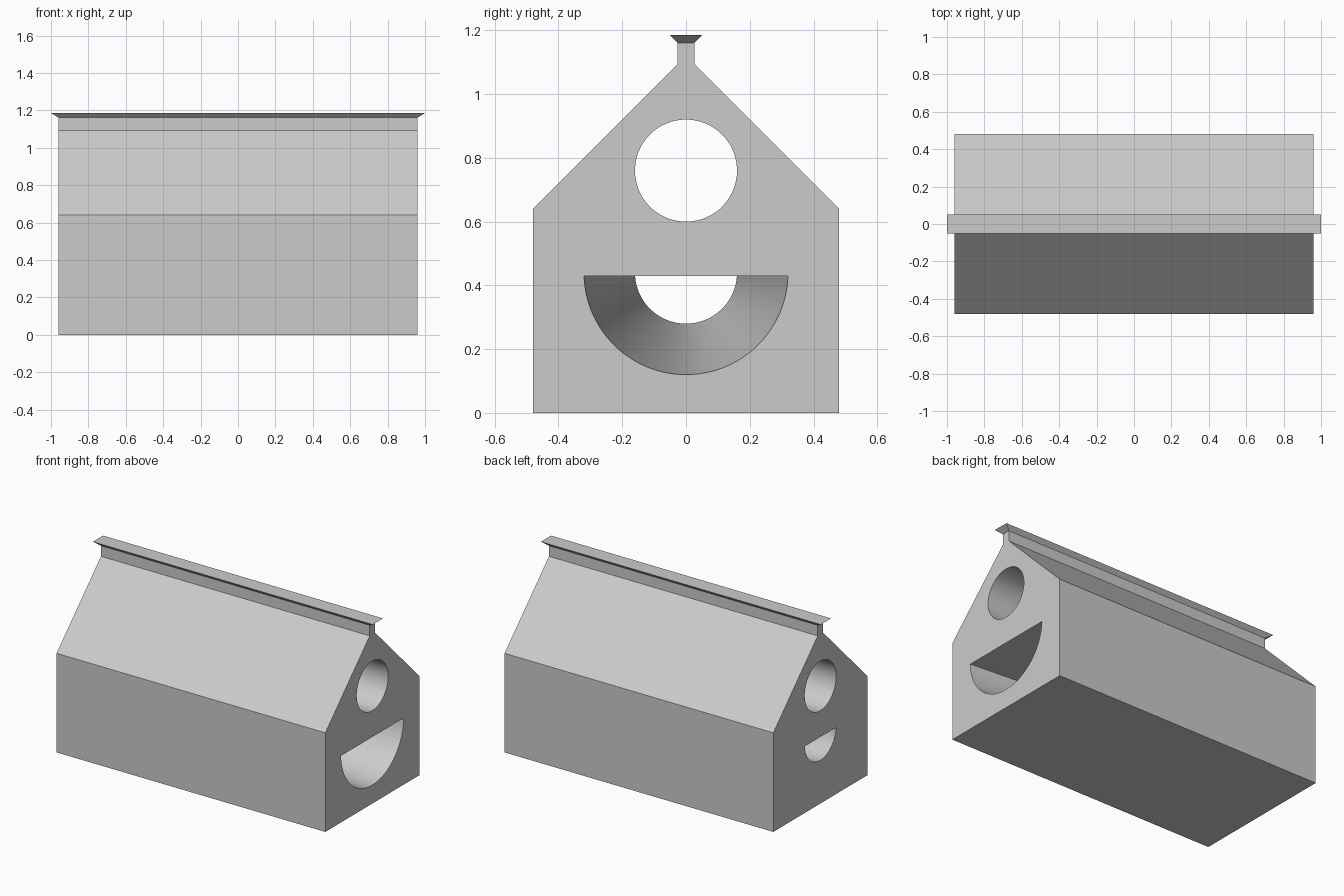
import bpy
import bmesh
import math

default = bpy.data.objects.get("Cube")
if default:
    bpy.data.objects.remove(default, do_unlink=True)

HALF_LENGTH = 0.96
SEGMENTS = 96

grey = bpy.data.materials.new("light grey")
grey.use_nodes = True
grey.diffuse_color = (0.6, 0.6, 0.6, 1)
grey.node_tree.nodes["Principled BSDF"].inputs["Base Color"].default_value = (0.6, 0.6, 0.6, 1)


def loft(name, start, end, x_start, x_end):
    """Join two matching (y, z) outlines into a closed solid along x."""
    bm = bmesh.new()
    a = [bm.verts.new((x_start, y, z)) for y, z in start]
    b = [bm.verts.new((x_end, y, z)) for y, z in end]
    bm.faces.new(a)
    bm.faces.new(b)
    for i in range(len(a)):
        j = (i + 1) % len(a)
        bm.faces.new((a[i], a[j], b[j], b[i]))
    return finish(name, bm)


def finish(name, bm):
    bmesh.ops.recalc_face_normals(bm, faces=bm.faces)
    mesh = bpy.data.meshes.new(name)
    bm.to_mesh(mesh)
    bm.free()
    mesh.materials.append(grey)
    obj = bpy.data.objects.new(name, mesh)
    bpy.context.scene.collection.objects.link(obj)
    return obj


def circle(radius, z):
    return [(radius * math.cos(t), z + radius * math.sin(t))
            for t in (2 * math.pi * i / SEGMENTS for i in range(SEGMENTS))]


def lower_arc(radius, centre_z, top_z):
    """Circle segment below a flat ceiling."""
    dip = math.asin((centre_z - top_z) / radius)
    sweep = math.pi - 2 * dip
    return [(radius * math.cos(t), centre_z - radius * math.sin(t))
            for t in (dip + sweep * i / SEGMENTS for i in range(SEGMENTS + 1))]


# House-shaped block with a narrow ridge stem
half = [(0.48, 0), (0.48, 0.64), (0.027, 1.093), (0.027, 1.161)]
outline = half + [(-y, z) for y, z in reversed(half)]
body = loft("house_body", outline, outline, -HALF_LENGTH, HALF_LENGTH)

# Round tunnel, and a half-round tunnel that widens toward +x
reach = 1.0
slope = (0.32 - 0.16) / (2 * HALF_LENGTH)
small, large = (0.24 + slope * x for x in (-reach, reach))
cutters = [
    loft("round_tunnel_cutter", circle(0.16, 0.76), circle(0.16, 0.76), -reach, reach),
    loft("half_round_tunnel_cutter", lower_arc(small, 0.44, 0.43),
         lower_arc(large, 0.44, 0.43), -reach, reach),
]
bpy.context.view_layer.objects.active = body
for cutter in cutters:
    cutter.hide_render = True
    cut = body.modifiers.new(cutter.name, 'BOOLEAN')
    cut.operation = 'DIFFERENCE'
    cut.solver = 'EXACT'
    cut.object = cutter
    bpy.ops.object.modifier_apply(modifier=cut.name)
    bpy.data.objects.remove(cutter, do_unlink=True)

bpy.ops.object.select_all(action='DESELECT')
body.select_set(True)
bpy.ops.object.shade_smooth_by_angle(angle=math.radians(30))

# Flared ridge cap, wider at its flat top
bm = bmesh.new()
bmesh.ops.create_cube(bm, size=2)
for v in bm.verts:
    top = v.co.z > 0
    v.co.x *= 1.0 if top else HALF_LENGTH
    v.co.y *= 0.052 if top else 0.027
    v.co.z = 1.186 if top else 1.161
finish("ridge_cap", bm)
